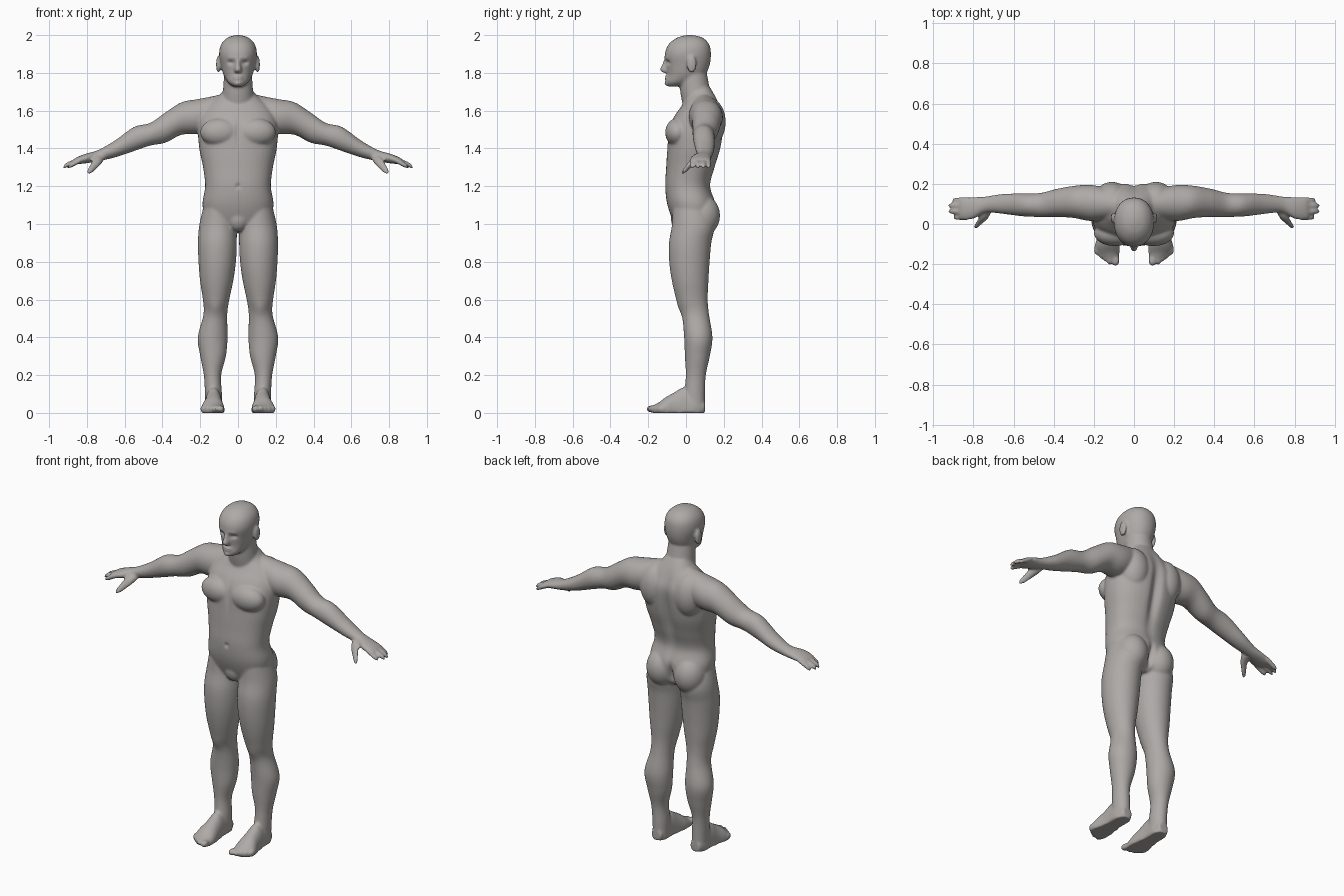
import bpy, bmesh, math
from mathutils import Vector, Matrix

default_cube = bpy.data.objects.get("Cube")
if default_cube:
    bpy.data.objects.remove(default_cube, do_unlink=True)

SEGMENTS = 40
STEPS = 6
bm = bmesh.new()


def spline(before, start, end, after, t):
    """Smooth value between start and end."""
    leave, arrive = (end - before) / 2, (after - start) / 2
    rise = end - start
    return start + t * (leave + t * (3 * rise - 2 * leave - arrive + t * (leave + arrive - 2 * rise)))


def ring(x=0, y=0, z=0, width=0, depth=0, height=0):
    """Centre of a cross-section followed by its half extents."""
    return (x, y, z, width, depth, height)


def smooth_rings(rings):
    padded = [rings[0], *rings, rings[-1]]
    result = []
    for i in range(len(rings) - 1):
        for step in range(STEPS):
            result.append([spline(*column, step / STEPS) for column in zip(*padded[i:i + 4])])
    return result + [rings[-1]]


def rounded(value, power):
    return math.copysign(abs(value) ** (2 / power), value)


def loft(axis, rings, side=1, power=2):
    """Skin a row of rounded rings that lie across an axis."""
    loops = []
    for section in smooth_rings(rings):
        loop = []
        centre, extents = Vector(section[:3]), section[3:]
        for s in range(SEGMENTS):
            angle = 2 * math.pi * s / SEGMENTS
            waves = [rounded(math.cos(angle), power), rounded(math.sin(angle), power)]
            waves.insert("xyz".index(axis), 0)
            point = centre + Vector([wave * extent for wave, extent in zip(waves, extents)])
            point.x *= side
            point.z = max(point.z, 0)
            loop.append(bm.verts.new(point))
        loops.append(loop)
    for low, high in zip(loops, loops[1:]):
        for s in range(SEGMENTS):
            t = (s + 1) % SEGMENTS
            bm.faces.new((low[s], low[t], high[t], high[s]))
    bm.faces.new(loops[0][::-1])
    bm.faces.new(loops[-1])


def blob(centre, extents, side=1):
    """Ellipsoid for a muscle or a small feature."""
    place = Matrix.Translation((centre[0] * side, centre[1], centre[2]))
    bmesh.ops.create_icosphere(bm, subdivisions=4, radius=1,
                               matrix=place @ Matrix.Diagonal((*extents, 1)))


# Torso
loft("z", [
    ring(z=.96, y=.04, width=.05, depth=.06),
    ring(z=1, y=.04, width=.16, depth=.1),
    ring(z=1.1, y=.03, width=.188, depth=.128),
    ring(z=1.2, y=.01, width=.174, depth=.12),
    ring(z=1.3, y=.025, width=.185, depth=.13),
    ring(z=1.4, y=.043, width=.205, depth=.142),
    ring(z=1.5, y=.055, width=.212, depth=.146),
    ring(z=1.57, y=.07, width=.2, depth=.132),
    ring(z=1.63, y=.08, width=.16, depth=.1),
    ring(z=1.68, y=.08, width=.1, depth=.075),
    ring(z=1.72, y=.07, width=.07, depth=.06),
], power=2.3)
blob((0, -.03, 1.03), (.06, .05, .07))

# Neck
loft("z", [
    ring(z=1.6, y=.07, width=.09, depth=.08),
    ring(z=1.7, y=.05, width=.08, depth=.08),
    ring(z=1.85, y=.03, width=.07, depth=.07),
])

# Head
loft("z", [
    ring(z=1.728, y=-.06, width=.025, depth=.035),
    ring(z=1.75, y=-.035, width=.054, depth=.073),
    ring(z=1.79, width=.077, depth=.1),
    ring(z=1.84, y=.01, width=.09, depth=.115),
    ring(z=1.9, y=.01, width=.1, depth=.122),
    ring(z=1.95, y=.015, width=.09, depth=.108),
    ring(z=1.985, y=.02, width=.058, depth=.07),
    ring(z=2, y=.02, width=.015, depth=.02),
], power=2.15)

# Nose, lips, chin and brow
loft("z", [
    ring(z=1.8, y=-.1, width=.014, depth=.018),
    ring(z=1.815, y=-.108, width=.02, depth=.03),
    ring(z=1.85, y=-.103, width=.012, depth=.022),
    ring(z=1.885, y=-.092, width=.014, depth=.018),
])
blob((0, -.095, 1.775), (.03, .02, .014))
blob((0, -.085, 1.745), (.028, .03, .017))
blob((0, -.085, 1.88), (.06, .03, .013))

for side in (1, -1):
    # Ears
    blob((.104, .03, 1.845), (.012, .026, .046), side)

    # Chest, shoulder blade and buttock muscles
    blob((.095, -.045, 1.485), (.105, .065, .075), side)
    blob((.11, .12, 1.54), (.09, .09, .13), side)
    blob((.09, .085, 1.045), (.09, .095, .11), side)

    # Arm from the neck slope to the palm
    loft("x", [
        ring(x=.05, y=.09, z=1.62, depth=.06, height=.075),
        ring(x=.14, y=.1, z=1.585, depth=.08, height=.09),
        ring(x=.22, y=.105, z=1.568, depth=.09, height=.092),
        ring(x=.3, y=.11, z=1.558, depth=.08, height=.086),
        ring(x=.385, y=.105, z=1.51, depth=.07, height=.08),
        ring(x=.465, y=.095, z=1.475, depth=.06, height=.06),
        ring(x=.55, y=.095, z=1.45, depth=.057, height=.064),
        ring(x=.65, y=.1, z=1.398, depth=.05, height=.045),
        ring(x=.74, y=.097, z=1.362, depth=.04, height=.03),
        ring(x=.8, y=.08, z=1.348, depth=.054, height=.026),
        ring(x=.85, y=.077, z=1.336, depth=.055, height=.019),
        ring(x=.87, y=.077, z=1.33, depth=.05, height=.012),
    ], side)

    # Fingers
    for y, tip in ((.034, .9), (.063, .925), (.092, .925), (.119, .905)):
        loft("x", [
            ring(x=.83, y=y, z=1.34, depth=.015, height=.015),
            ring(x=tip - .03, y=y, z=1.318, depth=.014, height=.014),
            ring(x=tip - .01, y=y, z=1.307, depth=.013, height=.012),
            ring(x=tip, y=y, z=1.3, depth=.006, height=.006),
        ], side)

    # Thumb
    loft("y", [
        ring(x=.73, y=.07, z=1.35, width=.025, height=.022),
        ring(x=.75, y=.03, z=1.325, width=.024, height=.023),
        ring(x=.775, z=1.292, width=.017, height=.019),
        ring(x=.787, y=-.016, z=1.277, width=.012, height=.013),
        ring(x=.79, y=-.022, z=1.272, width=.005, height=.005),
    ], side)

    # Leg
    loft("z", [
        ring(z=1.12, x=.1, y=.02, width=.075, depth=.09),
        ring(z=1, x=.106, y=.038, width=.098, depth=.112),
        ring(z=.9, x=.109, y=.022, width=.103, depth=.112),
        ring(z=.8, x=.11, y=.018, width=.099, depth=.107),
        ring(z=.7, x=.113, y=.022, width=.088, depth=.097),
        ring(z=.6, x=.116, y=.032, width=.07, depth=.083),
        ring(z=.52, x=.12, y=.05, width=.063, depth=.072),
        ring(z=.4, x=.134, y=.065, width=.079, depth=.075),
        ring(z=.3, x=.132, y=.06, width=.068, depth=.066),
        ring(z=.2, x=.135, y=.052, width=.046, depth=.053),
        ring(z=.1, x=.13, y=.046, width=.045, depth=.055),
        ring(x=.128, y=.046, width=.044, depth=.055),
    ], side)

    # Foot
    loft("y", [
        ring(x=.128, y=.1, z=.03, width=.03, height=.03),
        ring(x=.13, y=.05, z=.03, width=.045, height=.08),
        ring(x=.13, y=-.01, z=.03, width=.046, height=.105),
        ring(x=.13, y=-.06, z=.02, width=.052, height=.09),
        ring(x=.133, y=-.11, z=.015, width=.062, height=.066),
        ring(x=.13, y=-.145, z=.01, width=.058, height=.045),
        ring(x=.117, y=-.175, z=.01, width=.04, height=.03),
    ], side)

    # Toes, the big toe on the inside
    blob((.092, -.182, .021), (.02, .028, .019), side)
    for toe in range(4):
        blob((.122 + .021 * toe, -.176 + .016 * toe, .021), (.014, .028, .019), side)

# Fuse everything into one skin
bmesh.ops.recalc_face_normals(bm, faces=bm.faces)
mesh = bpy.data.meshes.new("body")
bm.to_mesh(mesh)
bm.free()
body = bpy.data.objects.new("body", mesh)
bpy.context.scene.collection.objects.link(body)
remesh = body.modifiers.new("fuse", "REMESH")
remesh.mode = "VOXEL"
remesh.voxel_size = .007
relax = body.modifiers.new("relax", "SMOOTH")
relax.iterations = 6
fused = bpy.data.meshes.new_from_object(body.evaluated_get(bpy.context.evaluated_depsgraph_get()))
body.modifiers.clear()
body.data = fused

# Soft grooves: centre, reach, push along y
grooves = [
    ((0, .19, 1.4), (.03, .08, .2), -.025),  # spine
    ((0, .17, 1.03), (.015, .06, .06), -.03),  # buttock cleft
    ((0, -.1, 1.49), (.012, .05, .07), .008),  # breastbone
    ((0, -.11, 1.2), (.01, .04, .012), .01),  # navel
    ((0, -.11, 1.775), (.025, .03, .003), .005),  # mouth
    ((.036, -.09, 1.855), (.017, .03, .011), .014),  # eye sockets
    ((.12, -.015, .56), (.03, .04, .04), -.008),  # kneecaps
]
for vertex in fused.vertices:
    point = Vector((abs(vertex.co.x), vertex.co.y, vertex.co.z))
    for centre, reach, push in grooves:
        distance = sum(((p - c) / r) ** 2 for p, c, r in zip(point, centre, reach))
        vertex.co.y += push * math.exp(-distance)

# Skin colour
skin = bpy.data.materials.new("warm_grey")
skin.use_nodes = True
colour = (.42, .4, .385, 1)
skin.diffuse_color = colour
skin.node_tree.nodes["Principled BSDF"].inputs["Base Color"].default_value = colour
fused.materials.clear()
fused.materials.append(skin)
fused.polygons.foreach_set("use_smooth", [True] * len(fused.polygons))
fused.update()
